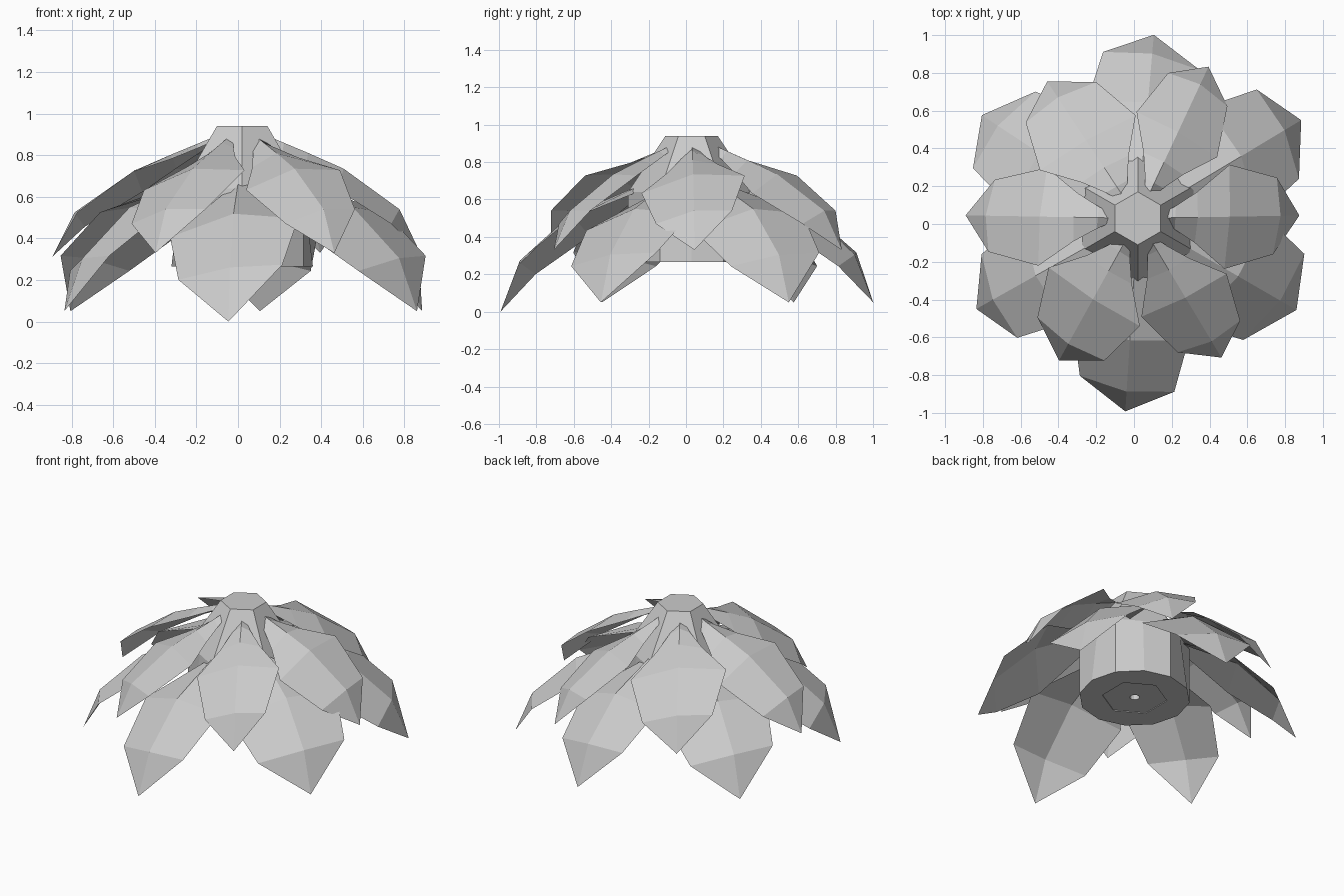
import bpy, math
from mathutils import Vector

cube = bpy.data.objects.get("Cube")
if cube:
    bpy.data.objects.remove(cube, do_unlink=True)

grey = bpy.data.materials.new("light_grey")
grey.use_nodes = True
colour = (0.6, 0.6, 0.6, 1)
grey.diffuse_color = colour
grey.node_tree.nodes["Principled BSDF"].inputs["Base Color"].default_value = colour

HUB = Vector((0.02, 0.03, 0))


def add_object(name, verts, faces):
    mesh = bpy.data.meshes.new(name)
    mesh.from_pydata(verts, [], faces)
    mesh.materials.append(grey)
    obj = bpy.data.objects.new(name, mesh)
    bpy.context.collection.objects.link(obj)


def petal(name, rows, angle, length, width, drop, skew, roll):
    """Creased leaf: each row is edge radius, half width, edge z, ridge radius, ridge z; the tip closes it."""
    a = math.radians(angle)
    out = Vector((math.cos(a), math.sin(a), 0))
    side = Vector((-math.sin(a), math.cos(a), 0))

    def point(r, w, z):
        # Skew pushes one edge outward, roll lifts it, drop pitches the tip down
        flat = out * (r * length + w * skew) + side * (w * width)
        return HUB + flat + Vector((0, 0, z + w * roll - r * drop))

    verts, faces = [], []
    for r, w, z, ridge_r, ridge_z in rows[:-1]:
        verts += [point(r, -w, z), point(ridge_r, 0, ridge_z), point(r, w, z)]
    tip_r, tip_z = rows[-1]
    verts.append(point(tip_r, 0, tip_z))
    last = len(rows) - 2
    for i in range(last):
        for j in (0, 1):
            k = 3 * i + j
            faces.append((k, k + 3, k + 4, k + 1))
    k = 3 * last
    faces += [(k, k + 3, k + 1), (k + 1, k + 3, k + 2)]
    add_object(name, verts, faces)


# Upper ring of petals: angle, length, width, drop
upper_rows = [(0.1, 0.01, 0.88, 0.1, 0.902),
              (0.2, 0.06, 0.825, 0.2, 0.86),
              (0.31, 0.13, 0.765, 0.32, 0.81),
              (0.475, 0.265, 0.68, 0.49, 0.735),
              (0.73, 0.195, 0.505, 0.76, 0.54),
              (0.86, 0.33)]
upper = [(1, 0.995, 1.04, 0), (65, 1.03, 0.92, 0), (123.5, 1.01, 1.1, 0),
         (179, 1.06, 0.98, 0.02), (241, 1.0, 1.08, 0), (301, 1.0, 0.95, 0)]
for n, shape in enumerate(upper, 1):
    petal(f"upper_petal_{n}", upper_rows, *shape, skew=0.07, roll=0.18)

# Lower ring of petals, set between the upper ones
lower_rows = [(0.24, 0.04, 0.66, 0.24, 0.7),
              (0.57, 0.32, 0.48, 0.62, 0.55),
              (0.84, 0.26, 0.28, 0.88, 0.305),
              (0.98, 0.05)]
lower = [(31, 1.03, 1.0, 0), (85, 0.995, 1.0, 0), (146.5, 1.01, 1.0, 0),
         (209.3, 1.0, 0.92, 0), (266.3, 1.045, 0.97, 0.051), (330, 0.99, 1.07, 0)]
for n, shape in enumerate(lower, 1):
    petal(f"lower_petal_{n}", lower_rows, *shape, skew=0.1, roll=0.14)

# Core: hexagonal flared cap on a twelve-sided drum with a recessed underside
SIDES = 12
profile = [(0.14, 0.94, True), (0.34, 0.64, True), (0.34, 0.265, False),
           (0.2, 0.265, True), (0.2, 0.27, True), (0.03, 0.27, False), (0.03, 0.34, False)]
verts, faces = [], []
for r, z, hexagon in profile:
    for i in range(SIDES):
        a = math.tau * i / SIDES
        # Every other point sits mid-edge on hexagonal rings
        rr = r * math.cos(math.pi / 6) if hexagon and i % 2 == 0 else r
        verts.append(HUB + Vector((rr * math.cos(a), rr * math.sin(a), z)))
for ring in range(len(profile) - 1):
    for i in range(SIDES):
        a, b = ring * SIDES + i, ring * SIDES + (i + 1) % SIDES
        faces.append((a, a + SIDES, b + SIDES, b))
faces.append(tuple(range(SIDES)))
end = (len(profile) - 1) * SIDES
faces.append(tuple(reversed(range(end, end + SIDES))))
add_object("flower_core", verts, faces)
